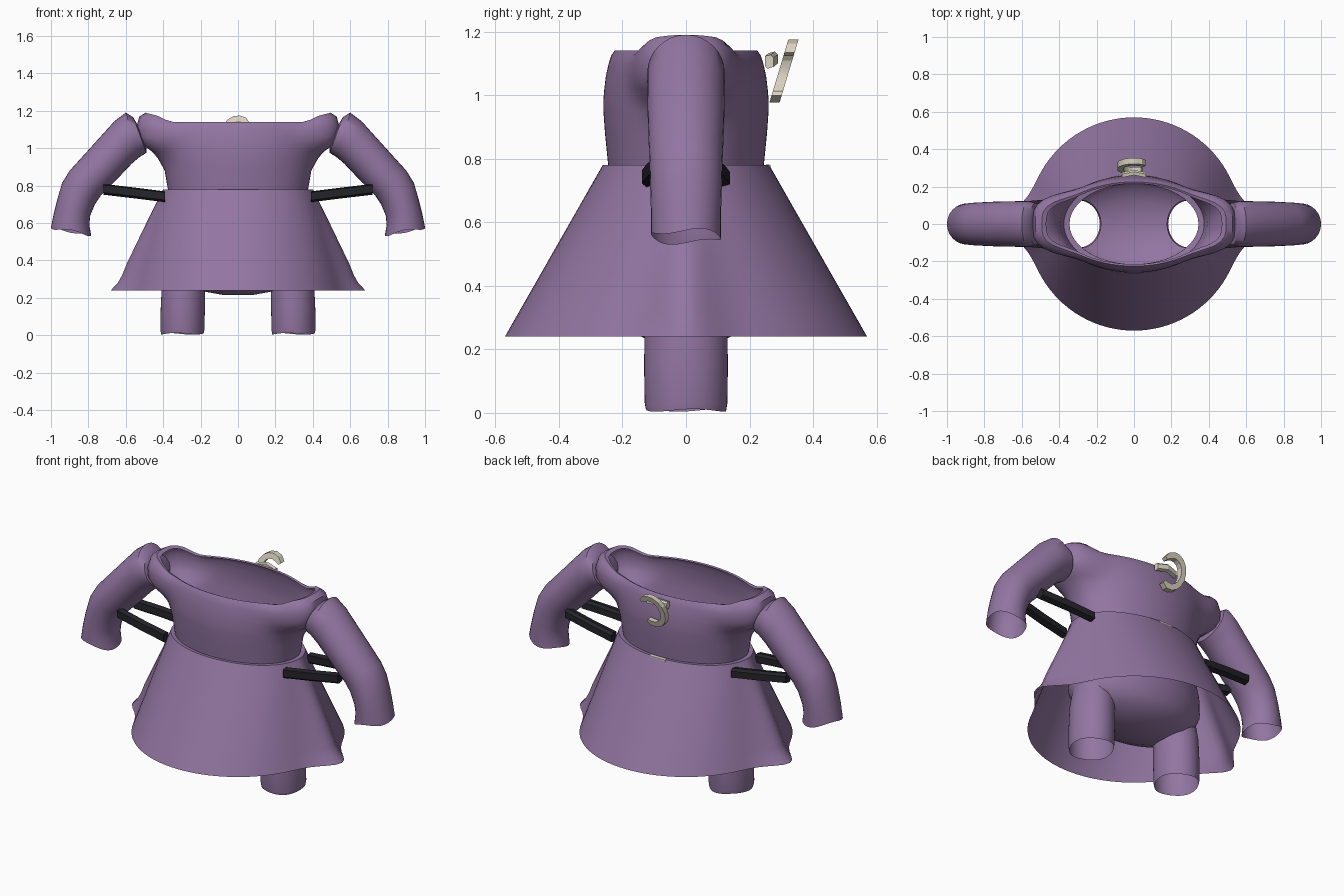
import bpy, bmesh, math
from mathutils import Vector

if "Cube" in bpy.data.objects:
    bpy.data.objects.remove(bpy.data.objects["Cube"])


def material(name, rgb):
    m = bpy.data.materials.new(name)
    m.diffuse_color = (*rgb, 1)
    m.use_nodes = True
    m.node_tree.nodes["Principled BSDF"].inputs["Base Color"].default_value = m.diffuse_color
    return m


PURPLE = material("purple cloth", (0.29, 0.18, 0.36))
BLACK = material("black strap", (0.018, 0.018, 0.023))
CREAM = material("cream bone", (0.70, 0.65, 0.53))


def loft(name, rings, mat, cap_start=False, cap_end=False, angle=40):
    """Skin a list of equally sized closed rings."""
    bm = bmesh.new()
    vs = [[bm.verts.new(p) for p in ring] for ring in rings]
    n = len(vs[0])
    for a, b in zip(vs, vs[1:]):
        for i in range(n):
            j = (i + 1) % n
            bm.faces.new((a[i], a[j], b[j], b[i]))
    if cap_start:
        bm.faces.new(vs[0])
    if cap_end:
        bm.faces.new(vs[-1])
    bmesh.ops.recalc_face_normals(bm, faces=bm.faces)
    me = bpy.data.meshes.new(name)
    bm.to_mesh(me)
    bm.free()
    ob = bpy.data.objects.new(name, me)
    bpy.context.collection.objects.link(ob)
    me.materials.append(mat)
    smooth(ob, angle)
    return ob


def smooth(ob, angle=40):
    bpy.ops.object.select_all(action='DESELECT')
    ob.select_set(True)
    bpy.context.view_layer.objects.active = ob
    bpy.ops.object.shade_smooth_by_angle(angle=math.radians(angle))


def angles(n):
    return [2 * math.pi * i / n for i in range(n)]


def ellipse(cx, ax, ay, z, n=48, wave=0.0):
    return [(cx + ax * math.cos(t), ay * math.sin(t), z + wave * math.sin(3 * t + 1))
            for t in angles(n)]


# Skirt: cone with a small ledge at the waist and pinched side seams
def skirt_ring(z, k, bump):
    ring = []
    for t in angles(96):
        d = math.asin(abs(math.sin(t)))
        x = (0.40 + 0.17 * k + bump * math.exp(-(d / 0.2) ** 2)) * math.cos(t)
        ring.append((x, (0.262 + 0.308 * k) * math.sin(t), z))
    return ring


skirt = [ellipse(0, 0.37, 0.24, 0.778, 96)]
for z, bump in ((0.78, 0), (0.65, 0.025), (0.5, 0.05), (0.38, 0.07),
                (0.32, 0.075), (0.28, 0.085), (0.24, 0.11)):
    skirt.append(skirt_ring(z, (0.78 - z) / 0.54, bump))
loft("skirt", skirt, PURPLE)


# Bodice: oval tube merging upward into two boxy shoulder sockets
def bodice_ring(z, bx, by, lx, ly=0.175, rise=0.0):
    ring = []
    for t in angles(96):
        c, s = abs(math.cos(t)), abs(math.sin(t))
        r1 = 1 / math.hypot(c / bx, s / by)
        r2 = ((c / lx) ** 3.5 + (s / ly) ** 3.5) ** (-1 / 3.5) if lx else 0
        r = (r1 ** 14 + r2 ** 14) ** (1 / 14)
        x, y = r * math.cos(t), r * math.sin(t)
        k = min(max((abs(x) - 0.34) / 0.12, 0), 1)
        k = k * k * (3 - 2 * k) * max(0, 1 - (y / 0.24) ** 2)
        ring.append((x, y, z + rise * k))
    return ring


loft("bodice", [
    bodice_ring(0.775, 0.345, 0.215, 0),
    bodice_ring(0.78, 0.375, 0.245, 0),
    bodice_ring(0.88, 0.392, 0.255, 0),
    bodice_ring(0.95, 0.41, 0.26, 0.41, 0.12),
    bodice_ring(0.985, 0.42, 0.26, 0.455, 0.15),
    bodice_ring(1.02, 0.425, 0.257, 0.51, 0.172),
    bodice_ring(1.06, 0.43, 0.252, 0.535, 0.182),
    bodice_ring(1.10, 0.43, 0.243, 0.54, 0.18, 0.02),
    bodice_ring(1.125, 0.425, 0.235, 0.525, 0.17, 0.045),
    bodice_ring(1.14, 0.415, 0.225, 0.49, 0.15, 0.05),
    bodice_ring(1.135, 0.405, 0.215, 0.465, 0.135, 0.045)], PURPLE)

# Hips and legs: joined solids, then opened at waist and cuffs
hips = loft("hips_and_legs", [ellipse(0, ax, ay, z) for z, ax, ay in (
    (0.775, 0.345, 0.215), (0.65, 0.37, 0.24), (0.5, 0.40, 0.26), (0.4, 0.405, 0.26),
    (0.32, 0.37, 0.24), (0.27, 0.30, 0.20), (0.235, 0.19, 0.13), (0.215, 0.08, 0.05))],
    PURPLE, True, True)
for s in (-1, 1):
    leg = loft("leg_helper", [
        ellipse(s * 0.285, 0.10, 0.115, 0.40),
        ellipse(s * 0.292, 0.115, 0.13, 0.27),
        ellipse(s * 0.295, 0.118, 0.132, 0.15),
        ellipse(s * 0.297, 0.118, 0.13, 0.03, wave=0.003),
        ellipse(s * 0.297, 0.114, 0.126, 0.008, wave=0.004)], PURPLE, True, True)
    mod = hips.modifiers.new("join", 'BOOLEAN')
    mod.operation, mod.solver, mod.object = 'UNION', 'EXACT', leg
    bpy.context.view_layer.objects.active = hips
    bpy.ops.object.modifier_apply(modifier=mod.name)
    bpy.data.objects.remove(leg)
bm = bmesh.new()
bm.from_mesh(hips.data)
caps = [f for f in bm.faces if all(v.co.z > 0.77 for v in f.verts)
        or all(v.co.z < 0.0125 for v in f.verts)]
bmesh.ops.delete(bm, geom=caps, context='FACES')
bm.to_mesh(hips.data)
bm.free()
smooth(hips)

# Sleeves: tubes given by outer and inner edge (x, z) and half depth
SLEEVE = [((0.54, 1.13), (0.49, 1.00), 0.09), ((0.56, 1.165), (0.49, 0.975), 0.112),
          ((0.60, 1.19), (0.53, 0.95), 0.122), ((0.66, 1.145), (0.57, 0.915), 0.122),
          ((0.80, 0.99), (0.66, 0.82), 0.12), ((0.90, 0.88), (0.735, 0.745), 0.116),
          ((0.94, 0.815), (0.765, 0.70), 0.114), ((0.965, 0.73), (0.79, 0.64), 0.112),
          ((0.985, 0.65), (0.795, 0.59), 0.11), ((1.0, 0.575), (0.785, 0.535), 0.11)]
for s, side in ((-1, "left"), (1, "right")):
    rings = []
    for k, (o, i, d) in enumerate(SLEEVE):
        wave = 0.008 if k == len(SLEEVE) - 1 else 0
        rings.append([(s * ((o[0] + i[0]) / 2 + (o[0] - i[0]) / 2 * math.cos(t)),
                       d * math.sin(t),
                       (o[1] + i[1]) / 2 + (o[1] - i[1]) / 2 * math.cos(t)
                       + wave * math.sin(3 * t)) for t in angles(32)])
    loft(side + "_sleeve", rings, PURPLE, cap_start=True)


# Side straps: flat tapered bars, a front and a back pair
def bar(name, points, half_y, half_z, mat):
    loft(name, [[(x, y + a * half_y, z + b * half_z) for a, b in
                 ((-1, -0.6), (-0.4, -1), (1, -0.7), (1, 0.6), (0.3, 1), (-1, 0.8))]
                for x, y, z in points], mat, True, True, 20)


for s, side in ((-1, "left"), (1, "right")):
    for d, end in ((-1, "front"), (1, "back")):
        bar(f"{side}_{end}_strap", [(s * 0.39, d * 0.115, 0.74), (s * 0.55, d * 0.10, 0.76),
                                    (s * 0.72, d * 0.075, 0.78)], 0.024, 0.029, BLACK)

# Back hook: tilted open ring of square section
centre = Vector((0.0, 0.308, 1.075))
rings = []
for i in range(13):
    t = math.radians(40 + 265 * i / 12)
    w = 0.016 if 0 < i < 12 else 0.009
    ring = []
    for a, b in ((-1, -1), (1, -1), (1, 1), (-1, 1)):
        x = (0.074 + a * w) * math.cos(t)
        z = (0.084 + a * w) * math.sin(t)
        ring.append(centre + Vector((x, 0.3 * z + b * 0.016, z)))
    rings.append(ring)
loft("back_hook", rings, CREAM, True, True, 20)
bar("hook_mount", [(-0.065, 0.262, 1.105), (0, 0.275, 1.115), (0.065, 0.262, 1.105)],
    0.014, 0.022, CREAM)
bar("waist_clip", [(-0.05, 0.258, 0.776), (0.05, 0.258, 0.776)], 0.008, 0.006, CREAM)
